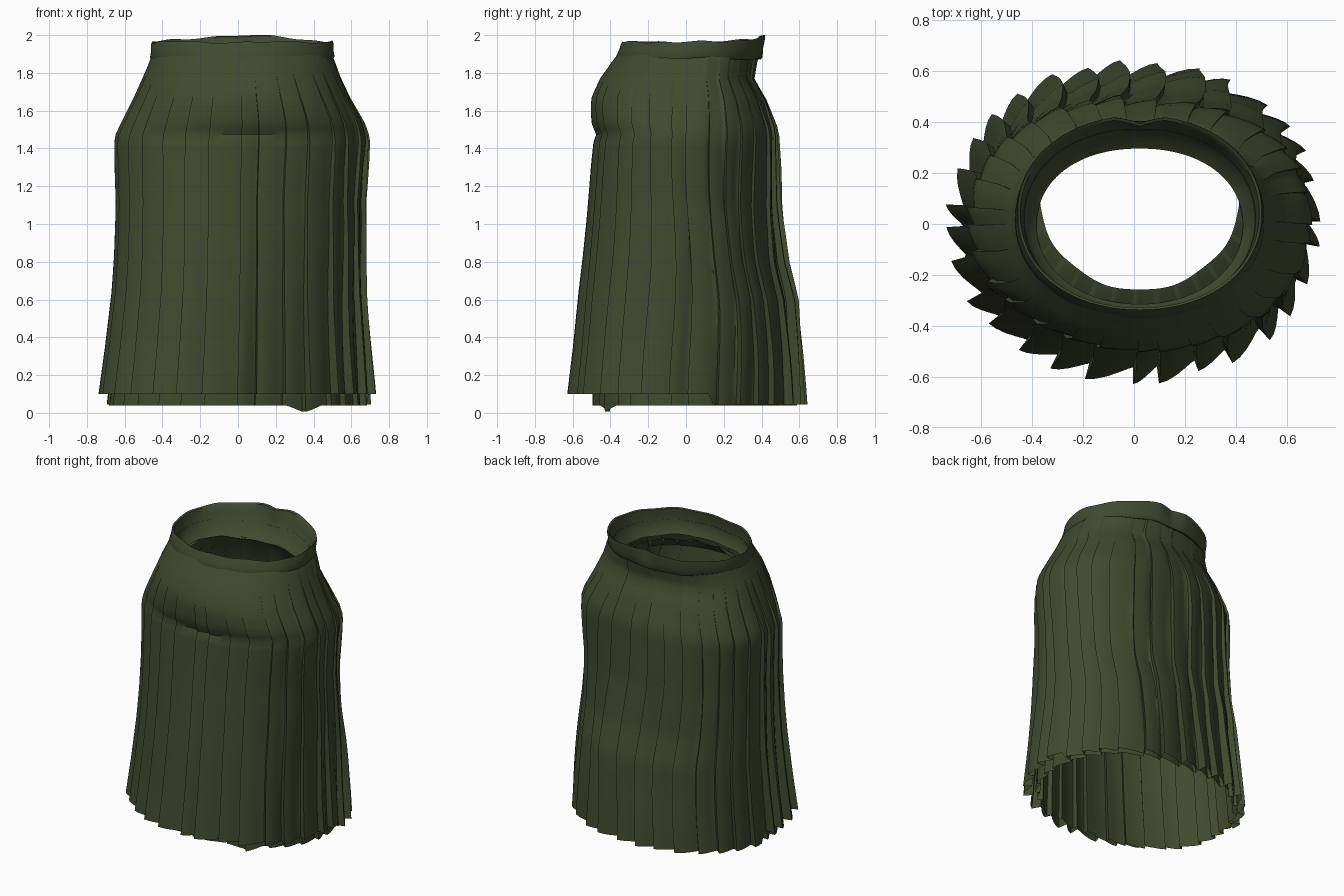
import bpy, math, random
from math import sin, cos, pi

cube = bpy.data.objects.get("Cube")
if cube:
    bpy.data.objects.remove(cube, do_unlink=True)

random.seed(4)
PLEATS = 31
OLIVE = (0.052, 0.068, 0.028, 1)

mat = bpy.data.materials.new("dark olive cloth")
mat.use_nodes = True
mat.diffuse_color = OLIVE
bsdf = mat.node_tree.nodes["Principled BSDF"]
bsdf.inputs["Base Color"].default_value = OLIVE
bsdf.inputs["Roughness"].default_value = 0.9

# Profile rows: height, left edge x, right edge x, front y, back y
OUTER = [
    (0.00, -.715, .72, -.605, .615), (0.30, -.68, .70, -.575, .60),
    (0.60, -.65, .68, -.55, .58), (0.80, -.64, .675, -.53, .53),
    (1.10, -.635, .67, -.505, .495), (1.42, -.645, .695, -.48, .485),
    (1.46, -.64, .69, -.465, .485), (1.52, -.615, .67, -.48, .475),
    (1.66, -.55, .595, -.48, .425), (1.77, -.505, .55, -.45, .36),
    (1.84, -.475, .525, -.405, .37), (1.90, -.455, .50, -.36, .385),
]


def clamp(v):
    return max(0.0, min(1.0, v))


def sample(rows, z):
    """Interpolate a profile row at one height."""
    for a, b in zip(rows, rows[1:]):
        if z <= b[0]:
            t = clamp((z - a[0]) / (b[0] - a[0]))
            return [p + (q - p) * t for p, q in zip(a[1:], b[1:])]
    return rows[-1][1:]


def ring_point(row, ang, grow=0.0, power=2.2, cy=0.03):
    """Point on a lopsided rounded ring; grow pushes it outward."""
    xl, xr, yf, yb = row
    cx = (xl + xr) / 2
    c, s = cos(ang), sin(ang)
    k = (abs(c) ** power + abs(s) ** power) ** (-1 / power)
    rx = (xr - xl) / 2 + grow
    ry = (yb - cy if s > 0 else cy - yf) + grow
    return cx + rx * k * c, cy + ry * k * s


def loft(name, rings, angle=40):
    """Skin closed rings of equal length."""
    n = len(rings[0])
    faces = [(r * n + i, r * n + (i + 1) % n, (r + 1) * n + (i + 1) % n, (r + 1) * n + i)
             for r in range(len(rings) - 1) for i in range(n)]
    mesh = bpy.data.meshes.new(name)
    mesh.from_pydata([p for ring in rings for p in ring], [], faces)
    mesh.materials.append(mat)
    obj = bpy.data.objects.new(name, mesh)
    bpy.context.collection.objects.link(obj)
    bpy.ops.object.select_all(action='DESELECT')
    obj.select_set(True)
    bpy.context.view_layer.objects.active = obj
    bpy.ops.object.shade_smooth_by_angle(angle=math.radians(angle))
    return obj


# Knife pleats: a steep crest followed by a gentle slope
FOLD = [(0.0, 0.0), (0.0, 1.0), (0.22, 0.87), (0.46, 0.62), (0.7, 0.32), (0.88, 0.1)]
depth = [random.uniform(0.7, 1.2) for _ in range(PLEATS)]
width = [random.uniform(-0.2, 0.2) for _ in range(PLEATS)]
sway = [random.uniform(0, 2 * pi) for _ in range(PLEATS)]


def pleated_ring(z, inset=0.0, scale=1.0, hem=None):
    row = sample(OUTER, z)
    amount = 0.027 + 0.033 * clamp(1 - z / 1.0)
    amount *= clamp((1.80 - z) / 0.5) * scale
    puff = 0.022 * sin(pi * clamp((z - 1.45) / 0.33))     # yoke billows at the front left
    pts = []
    for p in range(PLEATS):
        base = 2 * pi * p / PLEATS
        side = clamp(0.4 + cos(base - pi / 4))
        for t, h in FOLD:
            shift = width[p] * (1 - t) + width[(p + 1) % PLEATS] * t
            wob = 0.22 * side * sin(3.2 * z + base * 2) * sin(pi * clamp(z / 1.9))
            a = 2 * pi * (p + t + shift + wob) / PLEATS
            ripple = 0.006 * side * sin(5 * z + sway[p])
            bulge = puff * clamp(cos(a - 5.1)) ** 2
            x, y = ring_point(row, a, amount * (h * depth[p] - 0.65) + ripple + bulge - inset)
            pts.append((x, y, hem(a, y, z) if hem else z))
    return pts


# Outer skirt: the hem drops lower across the back
def outer_hem(a, y, z):
    low = 0.045 if y > 0.13 else 0.10
    return low + (z - 0.045) * (1.90 - low) / 1.855


heights = [0.045 + 0.05 * i for i in range(28)] + [1.42, 1.46, 1.49, 1.52, 1.56, 1.61,
                                                1.66, 1.71, 1.77, 1.81, 1.85, 1.90]
heights = sorted(set(heights))
loft("pleated_skirt", [pleated_ring(z, hem=outer_hem) for z in heights])


# Inner layer: set inside the skirt, with one drooping corner at the front
def lining_hem(a, y, z):
    droop = max(0.0, 1 - abs((a % (2 * pi)) - 5.25) / 0.16)
    return z - 0.035 * droop * clamp(1 - (z - 0.04) / 0.1)


lining = []
for z in (0.04, 0.15, 0.4, 0.7, 1.0, 1.3, 1.5, 1.65):
    lining.append(pleated_ring(z, 0.045, 0.6, lining_hem))
for ring in lining:
    for i, (x, y, z) in enumerate(ring):
        if y < 0:
            ring[i] = (x, y * (1 - 0.14 * clamp(1 - z) * clamp(-y / 0.4)), z)

# The lining narrows to a smaller opening beneath the band
OPENING = (-.37, .415, -.26, .305)
for z, blend in ((1.72, 0.45), (1.77, 0.75), (1.79, 1.0)):
    row = [o + (q - o) * blend for o, q in zip(sample(OUTER, z), OPENING)]
    ring = []
    for p in range(PLEATS):
        for t, h in FOLD:
            a = 2 * pi * (p + t) / PLEATS
            x, y = ring_point(row, a, 0.003 * sin(9 * a), 1.95, 0.03 + 0.07 * blend)
            ring.append((x, y, z + 0.006 * sin(13 * a)))
    lining.append(ring)
loft("inner_layer", lining)

# Waistband: a folded strip with a raised, notched back
BAND = (-.46, .505, -.355, .415)


def band_ring(z, grow, rise):
    ring = []
    for i in range(144):
        a = 2 * pi * i / 144
        back = max(0.0, sin(a))
        notch = max(0.0, 1 - abs(a - pi / 2) / 0.2) * clamp((z - 1.86) / 0.1)
        lean = (z - 1.92) * 0.3 * sin(a)
        x, y = ring_point(BAND, a, grow + lean - 0.03 * notch, 2.1)
        wave = 0.004 * sin(5 * a + 1) + 0.003 * sin(11 * a)
        ring.append((x, y, z + wave + rise * (0.034 * back ** 3 - 0.004)))
    return ring


BAND_ROWS = [(1.882, -0.03, 0), (1.872, -0.002, 0), (1.885, 0.006, 0), (1.92, 0.0, 0.3),
             (1.955, 0.0, 0.8), (1.968, -0.004, 1), (1.962, -0.014, 1),
             (1.92, -0.02, 0.4), (1.87, -0.03, 0), (1.82, -0.05, 0), (1.79, -0.08, 0)]
loft("waistband", [band_ring(*r) for r in BAND_ROWS], 45)
